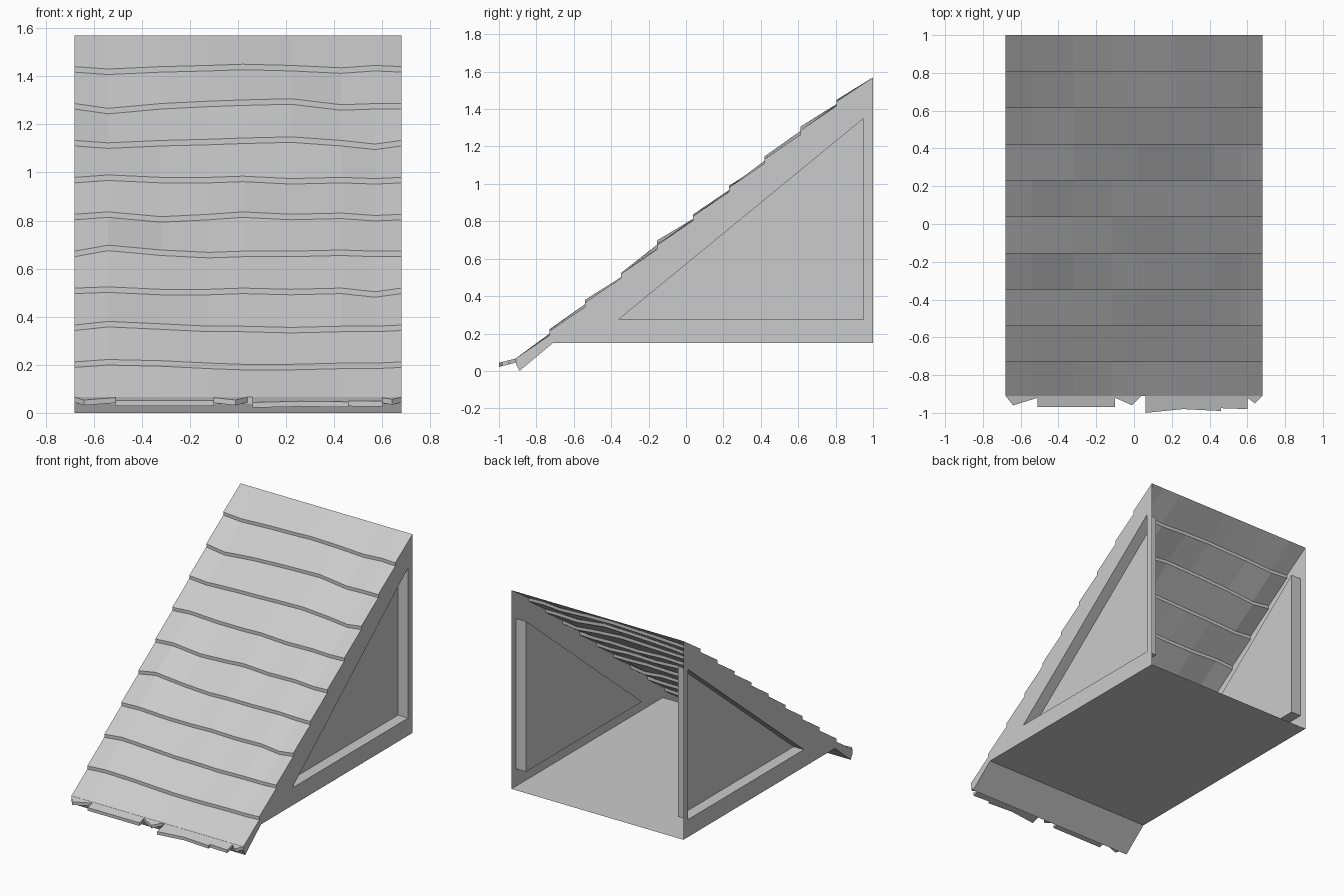
import bpy

if "Cube" in bpy.data.objects:
    bpy.data.objects.remove(bpy.data.objects["Cube"], do_unlink=True)

HALF = 0.68       # half width of the roof
RECESS = 0.08     # depth of the side panels

grey = bpy.data.materials.new("plain grey")
grey.use_nodes = True
grey.diffuse_color = (0.6, 0.6, 0.6, 1)
grey.node_tree.nodes["Principled BSDF"].inputs["Base Color"].default_value = (0.6, 0.6, 0.6, 1)


def make_part(name, verts, faces):
    mesh = bpy.data.meshes.new(name)
    mesh.from_pydata(verts, [], faces)
    mesh.materials.append(grey)
    part = bpy.data.objects.new(name, mesh)
    bpy.context.collection.objects.link(part)
    return part


# Waviness of each shingle edge across the width, in steps of 0.005
stations = [-HALF, -0.54, -0.32, -0.12, 0.02, 0.22, 0.43, 0.57, HALF]
waves = [
    [0, -2, 0, 1, 2, 1, -1, 1, 0],
    [0, -4, 0, 2, 3, 4, -1, 0, 0],
    [0, -2, 0, 1, 2, 3, 0, -3, 0],
    [0, 2, 0, 0, 1, -1, 0, -1, 0],
    [0, 2, -2, 0, 2, 0, 1, -1, 0],
    [0, 5, 1, -1, 0, 0, 1, 0, 0],
    [0, 1, -1, -1, 0, -1, 0, -3, 0],
    [0, 3, 1, -1, -1, -2, -1, -1, 0],
    [0, 2, 1, -1, -2, -2, -1, -1, 0],
]

# Section from the ridge down the stepped shingles, round the eave and along the floor
level = [0] * len(stations)
section = [(1, 1.57, level)]
for k, wave in enumerate(waves):
    y, z = 0.805 - 0.192 * k, 1.44 - 0.1535 * k
    section += [(y, z, wave), (y, z - 0.023, wave)]
section += [(y, z, level) for y, z in
            [(-0.91, 0.067), (-0.91, 0.04), (-0.89, 0), (-0.71, 0.15), (1, 0.15)]]

# Shingled slope, eave and floor as one sheet, open at the back
n = len(stations)
verts = [(x, y, z + 0.005 * w) for y, z, wave in section for x, w in zip(stations, wave)]
faces = [(i * n + j, (i + 1) * n + j, (i + 1) * n + j + 1, i * n + j + 1)
         for i in range(len(section) - 1) for j in range(n - 1)]
make_part("shingle_roof_and_floor", verts, faces)


# Side walls, each with a triangular panel pushed inwards
def side_wall(name, side):
    outline = [(y, z) for y, z, _ in section]
    triangle = [(0.95, 1.35), (-0.36, 0.275), (0.95, 0.275)]
    verts = [(side * HALF, y, z) for y, z in outline + triangle]
    verts += [(side * (HALF - RECESS), y, z) for y, z in triangle]
    m = len(outline)
    a, b, c = m, m + 1, m + 2
    faces = [list(range(m - 1)) + [b, a],      # strip under the slope
             [m - 2, m - 1, c, b],             # strip over the floor
             [m - 1, 0, a, c],                 # strip at the back
             [a + 3, b + 3, c + 3]]            # recessed panel
    faces += [[p, q, q + 3, p + 3] for p, q in [(a, b), (b, c), (c, a)]]
    if side < 0:
        faces = [f[::-1] for f in faces]
    make_part(name, verts, faces)


side_wall("left_wall", 1)
side_wall("right_wall", -1)

# Broken boards sticking out of the eave
splinters = [
    [(-0.68, -0.91), (-0.64, -0.96), (-0.51, -0.92)],
    [(-0.51, -0.97), (-0.1, -0.97)],
    [(-0.1, -0.92), (-0.01, -0.96), (0.04, -0.91)],
    [(0.06, -1), (0.26, -0.98), (0.46, -0.99)],
    [(0.46, -0.975), (0.6, -0.98)],
    [(0.6, -0.92), (0.64, -0.95), (0.68, -0.91)],
]
for index, front in enumerate(splinters):
    loop = front + [(front[-1][0], -0.905), (front[0][0], -0.905)]
    m = len(loop)
    top = [(x, y, 0.066 + 0.25 * (y + 0.91)) for x, y in loop]
    verts = top + [(x, y, z - 0.022) for x, y, z in top]
    faces = [list(range(m)), list(range(2 * m - 1, m - 1, -1))]
    faces += [[i, i + m, (i + 1) % m + m, (i + 1) % m] for i in range(m)]
    make_part(f"eave_splinter_{index + 1}", verts, faces)
